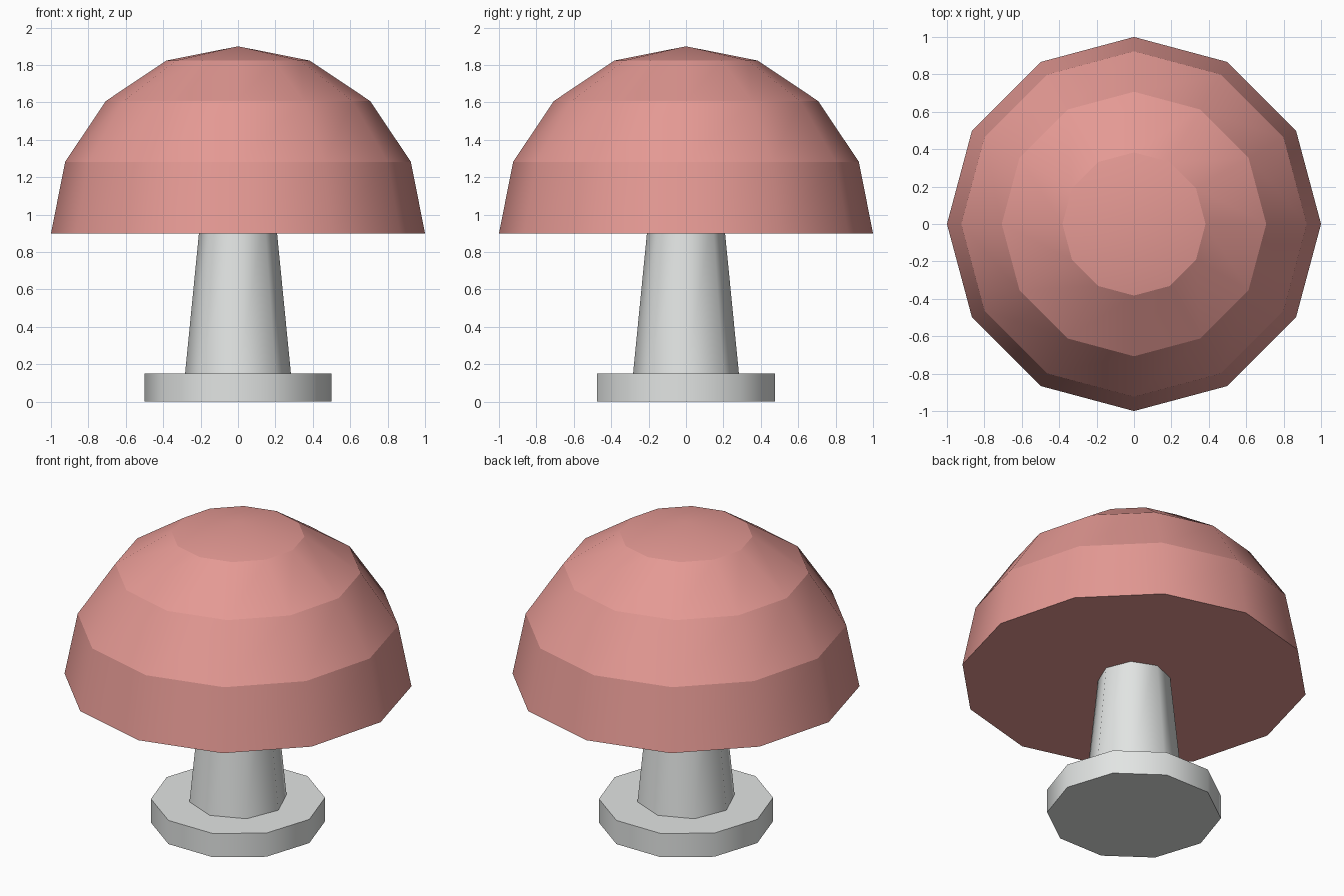
import bpy, bmesh, math

if "Cube" in bpy.data.objects:
    bpy.data.objects.remove(bpy.data.objects["Cube"])


def material(name, rgb):
    m = bpy.data.materials.new(name)
    m.diffuse_color = (*rgb, 1.0)
    m.use_nodes = True
    m.node_tree.nodes["Principled BSDF"].inputs["Base Color"].default_value = m.diffuse_color
    return m


def lathe(name, sides, profile, mat):
    """Closed turned part: smooth around the axis, crisp between rings."""
    bm = bmesh.new()
    rings = []
    for r, z in profile:
        if r == 0:
            rings.append([bm.verts.new((0, 0, z))])
        else:
            rings.append([bm.verts.new((r * math.cos(2 * math.pi * i / sides),
                                        r * math.sin(2 * math.pi * i / sides), z))
                          for i in range(sides)])
    for a, b in zip(rings, rings[1:]):
        for i in range(sides):
            j = (i + 1) % sides
            if len(b) == 1:
                f = bm.faces.new((a[i], a[j], b[0]))
            else:
                f = bm.faces.new((a[i], a[j], b[j], b[i]))
            f.smooth = True
    bm.faces.new(rings[0][::-1])
    if len(rings[-1]) > 1:
        bm.faces.new(rings[-1])
    # horizontal ring edges stay sharp
    for e in bm.edges:
        if abs(e.verts[0].co.z - e.verts[1].co.z) < 1e-5:
            e.smooth = False
    me = bpy.data.meshes.new(name)
    bm.to_mesh(me)
    bm.free()
    me.materials.append(mat)
    ob = bpy.data.objects.new(name, me)
    bpy.context.collection.objects.link(ob)
    return ob


pink = material("dusty pink", (0.78, 0.32, 0.295))
grey = material("light grey", (0.76, 0.78, 0.77))

# Ten-sided foot
lathe("base", 10, [(0.5, 0), (0.5, 0.15)], grey)
# Eight-sided tapered stem, running slightly into the cap
lathe("stem", 8, [(0.283, 0.15), (0.199, 1.0)], grey)
# Twelve-sided half dome, flat underneath
dome = [(math.cos(k * math.pi / 8), 0.9 + math.sin(k * math.pi / 8)) for k in range(4)]
lathe("cap", 12, dome + [(0, 1.9)], pink)
